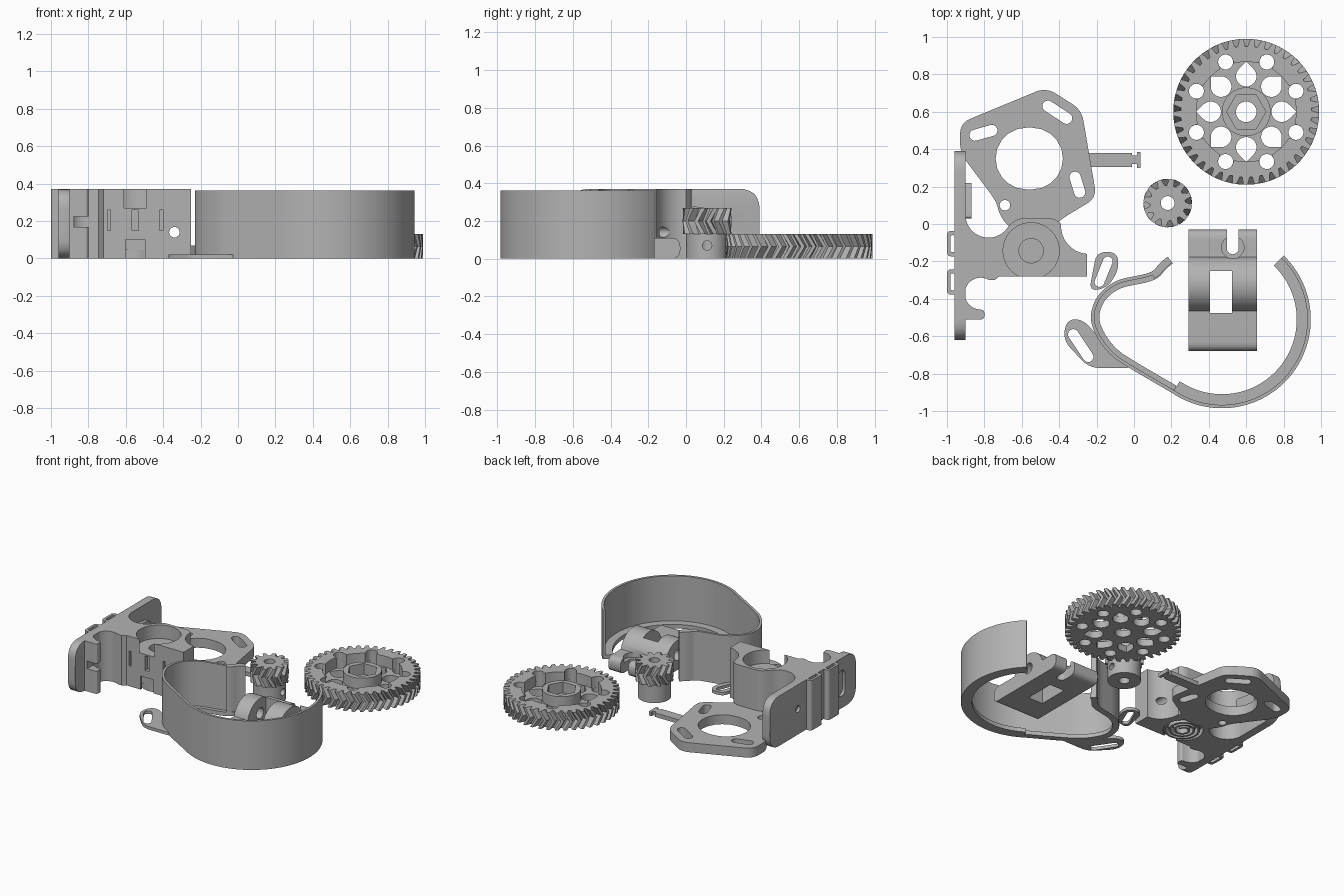
import bpy, bmesh, math
from math import pi, cos, sin, radians
from mathutils import Matrix, Vector

cube = bpy.data.objects.get("Cube")
if cube:
    bpy.data.objects.remove(cube, do_unlink=True)

grey = bpy.data.materials.new("light grey plastic")
grey.use_nodes = True
shade = (0.45, 0.45, 0.45, 1)
grey.diffuse_color = shade
grey.node_tree.nodes["Principled BSDF"].inputs["Base Color"].default_value = shade
SIDEWAYS = Matrix(((0, 0, 1, 0), (1, 0, 0, 0), (0, 1, 0, 0), (0, 0, 0, 1)))


# ---- outlines ----
def arc(cx, cy, r, a0, a1, n=24):
    angles = [radians(a0 + (a1 - a0) * i / n) for i in range(n + 1)]
    return [(cx + r * cos(a), cy + r * sin(a)) for a in angles]


def circle(cx, cy, r, n=48):
    return arc(cx, cy, r, 0, 360, n)[:-1]


def slot(x0, y0, x1, y1, r):
    a = math.degrees(math.atan2(y1 - y0, x1 - x0))
    return arc(x1, y1, r, a - 90, a + 90, 10) + arc(x0, y0, r, a + 90, a + 270, 10)


def rounded(points, r, closed=True, n=6):
    pts = [Vector(p) for p in points]
    out = []
    for i, p in enumerate(pts):
        if not closed and i in (0, len(pts) - 1):
            out.append(tuple(p))
            continue
        a, b = pts[i - 1] - p, pts[(i + 1) % len(pts)] - p
        a = p + a.normalized() * min(r, a.length * 0.49)
        b = p + b.normalized() * min(r, b.length * 0.49)
        for k in range(n + 1):
            t = k / n
            out.append(tuple(a * (1 - t) ** 2 + p * 2 * t * (1 - t) + b * t * t))
    return out


def strip(path, width):
    pts = [Vector(p) for p in path]
    inner = []
    for i, p in enumerate(pts):
        t = (pts[min(i + 1, len(pts) - 1)] - pts[max(i - 1, 0)]).normalized()
        inner.append(tuple(p + Vector((t.y, -t.x)) * width))
    return list(path) + inner[::-1]


# ---- solids ----
def finish(name, mesh):
    ob = bpy.data.objects.new(name, mesh)
    bpy.context.collection.objects.link(ob)
    mesh.materials.clear()
    mesh.materials.append(grey)
    mesh.polygons.foreach_set("use_smooth", [True] * len(mesh.polygons))
    mesh.set_sharp_from_angle(angle=radians(30))
    return ob


def baked(ob):
    bpy.context.view_layer.update()
    graph = bpy.context.evaluated_depsgraph_get()
    mesh = bpy.data.meshes.new_from_object(ob.evaluated_get(graph))
    bpy.data.objects.remove(ob, do_unlink=True)
    return mesh


def prism(name, loops, z0, z1, matrix=Matrix()):
    curve = bpy.data.curves.new(name, "CURVE")
    curve.dimensions = "2D"
    curve.fill_mode = "BOTH"
    curve.extrude = (z1 - z0) / 2
    for loop in loops:
        s = curve.splines.new("POLY")
        s.points.add(len(loop) - 1)
        for pt, (x, y) in zip(s.points, loop):
            pt.co = (x, y, 0, 1)
        s.use_cyclic_u = True
    temp = bpy.data.objects.new("outline", curve)
    bpy.context.collection.objects.link(temp)
    mesh = baked(temp)
    bm = bmesh.new()
    bm.from_mesh(mesh)
    bmesh.ops.remove_doubles(bm, verts=bm.verts, dist=0.00002)
    bmesh.ops.recalc_face_normals(bm, faces=bm.faces)
    bm.to_mesh(mesh)
    bm.free()
    mesh.transform(matrix @ Matrix.Translation((0, 0, (z0 + z1) / 2)))
    return finish(name, mesh)


def box(x0, x1, y0, y1, z0, z1, name="cutter"):
    return prism(name, [[(x0, y0), (x1, y0), (x1, y1), (x0, y1)]], z0, z1)


def cut(ob, cutters):
    name = ob.name
    for c in cutters:
        c.hide_render = True
        m = ob.modifiers.new("cut", "BOOLEAN")
        m.operation, m.solver, m.object = "DIFFERENCE", "EXACT", c
    mesh = baked(ob)
    for c in cutters:
        bpy.data.objects.remove(c, do_unlink=True)
    return finish(name, mesh)


def toothed_ring(name, cx, cy, teeth, root, tip, bore, z0, z1, twist):
    # herringbone teeth: the middle layer is turned against both ends
    bm = bmesh.new()
    layers = []
    for z, turn in ((z0, 0), ((z0 + z1) / 2, twist), (z1, 0)):
        outer, inner = [], []
        for i in range(teeth):
            for f, r in ((0, root), (0.25, root), (0.4, tip), (0.75, tip)):
                a = 2 * pi * (i + f + 0.1) / teeth
                outer.append(bm.verts.new((cx + r * cos(a + turn), cy + r * sin(a + turn), z)))
                inner.append(bm.verts.new((cx + bore * cos(a), cy + bore * sin(a), z)))
        layers.append((outer, inner))
    n = teeth * 4
    for i in range(n):
        j = (i + 1) % n
        for (o, p), (q, s) in zip(layers, layers[1:]):
            bm.faces.new((o[i], o[j], q[j], q[i]))
            bm.faces.new((p[j], p[i], s[i], s[j]))
        for o, p in (layers[0], layers[-1]):
            bm.faces.new((o[i], o[j], p[j], p[i]))
    bmesh.ops.recalc_face_normals(bm, faces=bm.faces)
    mesh = bpy.data.meshes.new(name)
    bm.to_mesh(mesh)
    bm.free()
    return finish(name, mesh)


# ---- large gear ----
G = 0.6
toothed_ring("large_gear_teeth", G, G, 41, 0.35, 0.39, 0.336, 0, 0.13, 0.1)
web = [circle(G, G, 0.337, 96), circle(G, G, 0.055)]
for k in range(8):
    a = k * 45
    mid, out = radians(a), radians(a + 22.5)
    x, y = G + 0.19 * cos(mid), G + 0.19 * sin(mid)
    web.append(arc(x, y, 0.055, a + 45, a + 315, 20)
               + [(x + 0.078 * cos(mid), y + 0.078 * sin(mid))])
    web.append(circle(G + 0.288 * cos(out), G + 0.288 * sin(out), 0.04, 24))
prism("large_gear_web", web, 0, 0.05)
scallops = []
for i in range(360):
    d = radians((i % 45) - 22.5)
    gap = 0.04 ** 2 - (0.288 * sin(d)) ** 2
    r = max(0.267, 0.288 * cos(d) + math.sqrt(gap)) if gap > 0 else 0.267
    scallops.append((G + r * cos(radians(i)), G + r * sin(radians(i))))
prism("large_gear_rim", [circle(G, G, 0.337, 96), scallops], 0.05, 0.13)
prism("large_gear_hub", [circle(G, G, 0.13), circle(G, G, 0.105, 6)], 0.05, 0.13)

# ---- small gear with collar ----
px, py = 0.18, 0.112
toothed_ring("small_gear_teeth", px, py, 12, 0.095, 0.13, 0.037, 0.13, 0.268, -0.3)
collar = prism("small_gear_collar", [circle(px, py, 0.112), circle(px, py, 0.037)], 0, 0.131)
cut(collar, [prism("cutter", [circle(py, 0.07, 0.025, 24)], px, 0.4, SIDEWAYS)])

# ---- motor plate and arm ----
plate = rounded([(-0.93, 0.54), (-0.47, 0.73), (-0.28, 0.61), (-0.2, 0.14), (-0.4, 0.02),
                 (-0.43, -0.03), (-0.66, -0.03), (-0.72, 0.05), (-0.735, 0.12), (-0.93, 0.38)], 0.06)
prism("motor_plate", [plate, slot(-0.575, 0.35, -0.545, 0.35, 0.165),
                      slot(-0.46, 0.63, -0.36, 0.565, 0.03), slot(-0.85, 0.475, -0.76, 0.5, 0.03),
                      slot(-0.315, 0.25, -0.29, 0.17, 0.03), circle(-0.69, 0.1, 0.028)], 0, 0.07)
arm = [(-0.25, 0.305), (-0.01, 0.305), (-0.01, 0.32), (0.015, 0.32), (0.015, 0.3), (0.035, 0.3)]
prism("plate_arm", [arm + [(x, 0.685 - y) for x, y in arm[::-1]]], 0, 0.03)

# ---- extruder body ----
outline = ([(-0.94, 0.06)] + arc(-0.778, 0.05, 0.123, 180, 320)
           + rounded([(-0.66, 0.0), (-0.62, 0.03), (-0.425, 0.03), (-0.39, 0.0)], 0.03, False)
           + arc(-0.24, -0.01, 0.15, 180, 266) + [(-0.25, -0.28), (-0.72, -0.28), (-0.745, -0.3)]
           + arc(-0.82, -0.372, 0.085, 60, 262)
           + rounded([(-0.83, -0.457), (-0.8, -0.46), (-0.8, -0.51), (-0.84, -0.51)], 0.02, False)
           + [(-0.94, -0.51)])
bx, by = -0.55, -0.143
cutters = [prism("cutter", [circle(bx, by, r)], z0, z1)
           for r, z0, z1 in ((0.15, 0.27, 0.5), (0.065, 0.06, 0.3), (0.135, -0.1, 0.045))]
cutters += [box(x - w, x + w, -0.4, y, z0, z1) for x, w, y, z0, z1 in (
    (-0.69, 0.009, -0.2, 0.15, 0.26), (-0.41, 0.009, -0.2, 0.15, 0.26),
    (bx, 0.018, -0.25, 0.15, 0.26), (bx, 0.052, -0.268, -0.1, 0.1), (bx, 0.052, -0.268, 0.28, 0.5))]
cutters.append(box(-0.88, -0.7, -0.6, -0.44, 0.168, 0.224))
bolt = prism("cutter", [circle(-0.34, 0.14, 0.028, 24)], -0.5, 0.5)
bolt.data.transform(Matrix.Rotation(pi / 2, 4, "X"))
cutters.append(bolt)
cut(prism("extruder_body", [outline], 0, 0.37), cutters)

# spiral under the body
turns = [(0.02 + 0.1 * i / 120, radians(9 * i)) for i in range(121)]
spiral = [(bx + r * cos(a), by + r * sin(a)) for r, a in turns]
prism("body_spiral", [strip(spiral, 0.014)], 0.0, 0.05)

# ---- mounting plate ----
side = rounded([(-0.62, 0), (0.39, 0), (0.39, 0.37), (-0.62, 0.37)], 0.11, n=10)
mount = prism("mounting_plate", [side, circle(0.06, 0.19, 0.025, 24),
                                 slot(-0.45, 0.13, -0.45, 0.24, 0.04)], -0.96, -0.9, SIDEWAYS)
bevel = mount.modifiers.new("soft edges", "BEVEL")
bevel.width, bevel.segments, bevel.limit_method = 0.018, 3, "ANGLE"
bevel.angle_limit = radians(50)
finish("mounting_plate", baked(mount))
nut = rounded([(0.03, 0.1), (0.22, 0.13), (0.22, 0.25), (0.03, 0.28)], 0.02)
prism("nut_boss", [nut, circle(0.06, 0.19, 0.025, 24)], -0.91, -0.868, SIDEWAYS)
for i, y in enumerate((-0.105, -0.31)):
    ring = [rounded([(-1, y - h), (-0.93, y - h), (-0.93, y + h), (-1, y + h)], 0.025) for h in (0.068,)]
    ring.append(rounded([(-0.982, y - 0.045), (-0.957, y - 0.045),
                         (-0.957, y + 0.045), (-0.982, y + 0.045)], 0.01))
    prism("tie_loop_%d" % (i + 1), ring, 0, 0.37)

# ---- idler ----
profile = (rounded([(-0.6, 0), (-0.03, 0), (-0.03, 0.11), (-0.15, 0.11)], 0.05, False)
           + arc(-0.32, 0.07, 0.15, 16, 164)
           + rounded([(-0.5, 0.11), (-0.68, 0.11), (-0.68, 0), (-0.6, 0)], 0.05, False)[:-1])
idler = prism("idler", [profile], 0.292, 0.658, SIDEWAYS)
cut(idler, [prism("cutter", [slot(0.528, -0.13, 0.528, 0.1, 0.032)], -0.1, 0.5),
            prism("cutter", [circle(0.528, -0.125, 0.06)], 0.075, 0.5),
            box(0.405, 0.525, -0.475, -0.25, -0.1, 0.5),
            prism("cutter", [circle(-0.32, 0.11, 0.04, 32)], 0.2, 0.8, SIDEWAYS)])

# ---- curved guard with lip and ears ----
big = arc(0.47, -0.51, 0.475, 46, -124, 72)
small = rounded([big[-1], (0.0, -0.785), (-0.12, -0.71), (-0.2, -0.61), (-0.24, -0.5), (-0.2, -0.38),
                 (-0.1, -0.3), (0.1, -0.26), (0.135, -0.21), (0.18, -0.175)], 0.06, False)
prism("guard_wall", [strip(big + small[1:], 0.018)], 0, 0.363)
prism("guard_lip_large", [strip(big, 0.075)], 0, 0.03)
prism("guard_lip_small", [strip(small, 0.045)], 0, 0.03)
prism("guard_end_post", [strip(small[-12:], 0.04)], 0, 0.363)
low_ear = [(-0.38, -0.62), (-0.36, -0.51), (-0.27, -0.51), (-0.12, -0.69),
           (0.0, -0.73), (0.0, -0.77), (-0.24, -0.77)]
high_ear = [(-0.24, -0.36), (-0.2, -0.15), (-0.09, -0.15), (-0.08, -0.24), (-0.14, -0.34)]
prism("lower_ear", [rounded(low_ear, 0.06), slot(-0.325, -0.59, -0.245, -0.71, 0.028)], 0, 0.022)
prism("upper_ear", [rounded(high_ear, 0.05), slot(-0.185, -0.31, -0.14, -0.2, 0.026)], 0, 0.022)
